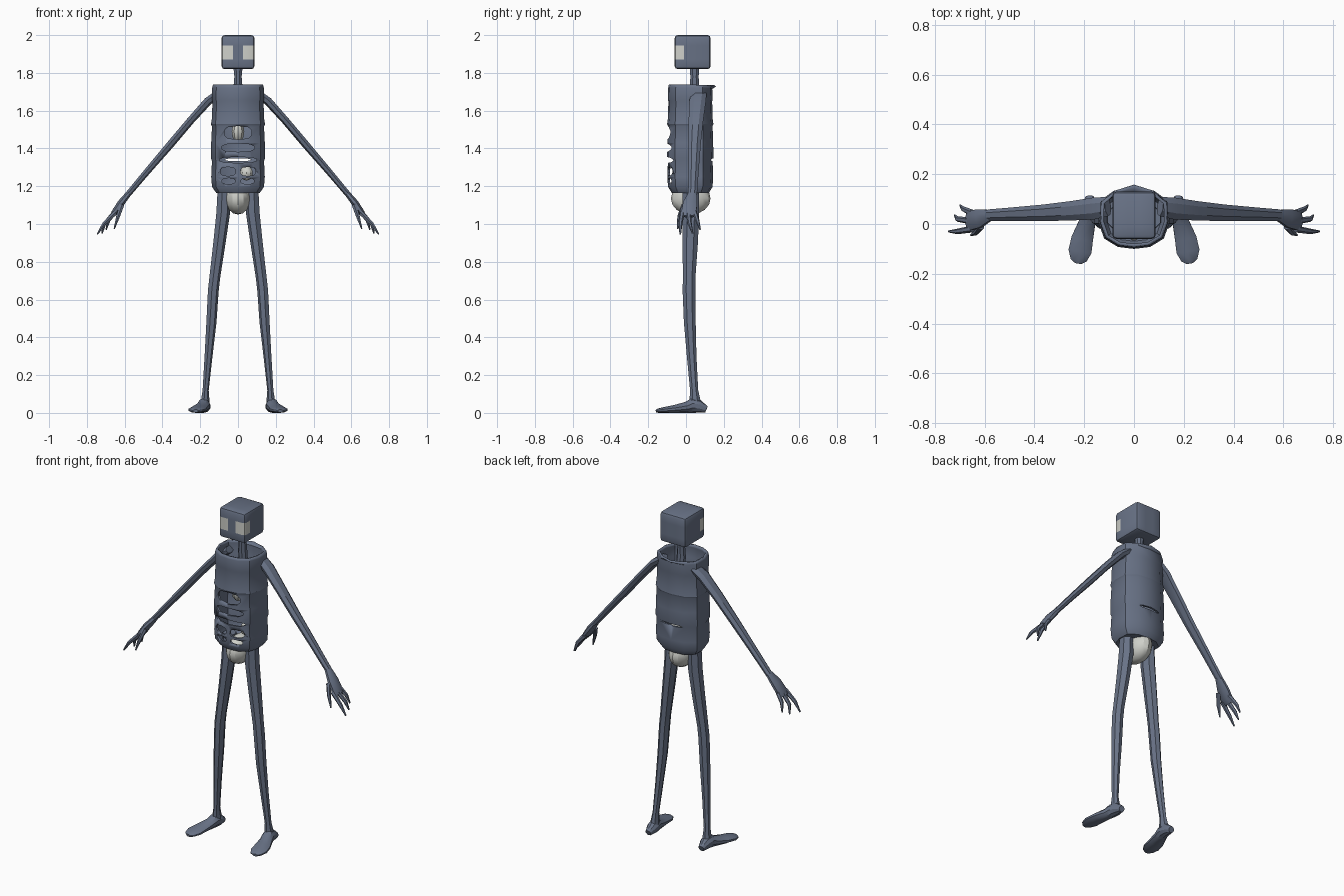
import bpy, bmesh, math
from mathutils import Vector, Matrix

cube = bpy.data.objects.get("Cube")
if cube:
    bpy.data.objects.remove(cube, do_unlink=True)


def material(name, rgb):
    m = bpy.data.materials.new(name)
    m.use_nodes = True
    m.diffuse_color = (*rgb, 1)
    bsdf = next(n for n in m.node_tree.nodes if n.type == "BSDF_PRINCIPLED")
    bsdf.inputs["Base Color"].default_value = (*rgb, 1)
    bsdf.inputs["Roughness"].default_value = 0.8
    return m


SLATE = material("slate blue grey", (0.14, 0.17, 0.24))
PALE = material("pale bone", (0.62, 0.63, 0.59))


def finish(bm, name, *mats, angle=30):
    bmesh.ops.recalc_face_normals(bm, faces=bm.faces)
    me = bpy.data.meshes.new(name)
    bm.to_mesh(me)
    bm.free()
    for m in mats:
        me.materials.append(m)
    me.shade_smooth()
    me.set_sharp_from_angle(angle=math.radians(angle))
    ob = bpy.data.objects.new(name, me)
    bpy.context.scene.collection.objects.link(ob)
    return ob


def bridge(bm, rings, caps=True):
    n = len(rings[0])
    for a, b in zip(rings, rings[1:]):
        for i in range(n):
            j = (i + 1) % n
            bm.faces.new((a[i], a[j], b[j], b[i]))
    if caps:
        bm.faces.new(rings[0])
        bm.faces.new(rings[-1])


def limb(bm, stations, side=1, ref=(0, 1, 0), sides=7):
    """Tapered tube through (x, y, z, width radius, radius along ref)."""
    pts = [Vector(s[:3]) for s in stations]
    rings = []
    for i, (p, s) in enumerate(zip(pts, stations)):
        t = (pts[min(i + 1, len(pts) - 1)] - pts[max(i - 1, 0)]).normalized()
        v = Vector(ref)
        v = (v - t * v.dot(t)).normalized()
        u = t.cross(v)
        ring = []
        for k in range(sides):
            a = math.tau * (k + 0.5) / sides
            q = p + u * math.cos(a) * s[3] + v * math.sin(a) * s[4]
            ring.append(bm.verts.new((q.x * side, q.y, q.z)))
        rings.append(ring)
    bridge(bm, rings)


def ellipsoid(bm, center, radii, segments=14):
    mat = Matrix.Translation(center) @ Matrix.Diagonal((*radii, 1))
    bmesh.ops.create_uvsphere(bm, u_segments=segments, v_segments=segments // 2 + 1,
                              radius=1, matrix=mat)


def box(bm, center, size):
    mat = Matrix.Translation(center) @ Matrix.Diagonal((*size, 1))
    return bmesh.ops.create_cube(bm, size=1, matrix=mat)["verts"]


# Head: bevelled block with eye patches wrapping around the front corners
bm = bmesh.new()
box(bm, (0, 0.035, 1.91), (0.174, 0.19, 0.18))
bmesh.ops.bevel(bm, geom=bm.edges[:], offset=0.016, segments=2, profile=0.5, affect="EDGES")
for co, no in (((0, 0, 1.872), (0, 0, 1)), ((0, 0, 1.945), (0, 0, 1)),
               ((0.026, 0, 0), (1, 0, 0)), ((-0.026, 0, 0), (1, 0, 0)),
               ((0, -0.01, 0), (0, 1, 0))):
    bmesh.ops.bisect_plane(bm, geom=bm.verts[:] + bm.edges[:] + bm.faces[:],
                           plane_co=co, plane_no=no)
for f in bm.faces:
    c = f.calc_center_median()
    f.material_index = int(1.872 < c.z < 1.945 and abs(c.x) > 0.026 and c.y < -0.01)
finish(bm, "head", SLATE, PALE)

# Neck
bm = bmesh.new()
limb(bm, [(0, 0.045, 1.83, 0.026, 0.026), (0, 0.045, 1.78, 0.021, 0.024),
          (0, 0.045, 1.72, 0.026, 0.026), (0, 0.06, 1.58, 0.026, 0.026)], sides=8)
finish(bm, "neck", SLATE)

# Torso: hollow faceted shell made of three overlapping bands
half = [(0, -0.087), (0.06, -0.08), (0.11, -0.05), (0.13, 0.01),
        (0.128, 0.085), (0.075, 0.122), (0, 0.132)]
plan = half + [(-x, y) for x, y in half[-2:0:-1]]
levels = [(1.735, 0.93), (1.72, 0.96), (1.66, 0.97), (1.65, 0.95), (1.56, 0.97),
          (1.53, 1.01), (1.52, 0.97), (1.43, 1.0), (1.35, 1.01), (1.335, 0.97),
          (1.25, 1.0), (1.2, 0.97), (1.175, 0.84)]
bm = bmesh.new()
rings = []
for z, s in levels:
    flare = 0.025 if z > 1.73 else 0
    rings.append([bm.verts.new((x * s, 0.025 + (y - 0.025) * s
                                + (flare if y > 0.13 else flare * 0.4 if y > 0.1 else 0), z))
                  for x, y in plan])
bridge(bm, rings, caps=False)
bm.faces.new(rings[-1])
torso = finish(bm, "torso", SLATE)

# Rib openings in the front and a slit in the back
bm = bmesh.new()


def slot(x, z, width, height, y=-0.09, depth=0.09):
    """Eight-sided rounded prism running along y."""
    rings = [[bm.verts.new((x + math.copysign(abs(math.cos(a)) ** 0.6, math.cos(a)) * width,
                            yy, z + math.sin(a) * height))
              for a in (math.tau * (k + 0.5) / 10 for k in range(10))]
             for yy in (y - depth / 2, y + depth / 2)]
    bridge(bm, rings)


slot(0, 1.483, 0.075, 0.036)
slot(0, 1.404, 0.09, 0.022)
slot(0, 1.339, 0.1, 0.016)
for sx in (-1, 1):
    slot(sx * 0.053, 1.278, 0.042, 0.024)
    slot(sx * 0.05, 1.227, 0.036, 0.016)
slot(0, 1.34, 0.07, 0.007, y=0.13, depth=0.06)
cutter = finish(bm, "rib_cutter", SLATE)
cutter.hide_render = True

shell = torso.modifiers.new("thickness", "SOLIDIFY")
shell.thickness = 0.012
shell.offset = -1
cut = torso.modifiers.new("ribs", "BOOLEAN")
cut.operation = "DIFFERENCE"
cut.solver = "EXACT"
cut.object = cutter
bpy.context.view_layer.update()
graph = bpy.context.evaluated_depsgraph_get()
carved = bpy.data.meshes.new_from_object(torso.evaluated_get(graph))
torso.modifiers.clear()
torso.data = carved
bpy.data.objects.remove(cutter, do_unlink=True)

# Pale inner lobes behind the ribs
bm = bmesh.new()
ellipsoid(bm, (0, 0.01, 1.49), (0.035, 0.05, 0.06), 10)
ellipsoid(bm, (0.045, 0.02, 1.27), (0.035, 0.04, 0.04), 10)
finish(bm, "inner_lobes", PALE)

# Pelvis
bm = bmesh.new()
ellipsoid(bm, (0, 0.025, 1.135), (0.068, 0.105, 0.085))
finish(bm, "pelvis", PALE)

# Limbs, mirrored left and right
LEG = [(0.075, 0.025, 1.21, 0.035, 0.045), (0.08, 0.025, 1.06, 0.038, 0.046),
       (0.1, 0.022, 0.9, 0.034, 0.042), (0.124, 0.017, 0.72, 0.03, 0.034),
       (0.132, 0.016, 0.65, 0.03, 0.035), (0.142, 0.02, 0.48, 0.028, 0.032),
       (0.157, 0.03, 0.3, 0.022, 0.026), (0.172, 0.043, 0.12, 0.017, 0.022),
       (0.176, 0.05, 0.03, 0.028, 0.035)]
FOOT = [(0.178, 0.108, 0.018, 0.018, 0.018), (0.177, 0.07, 0.034, 0.032, 0.034),
        (0.182, 0.03, 0.038, 0.035, 0.038), (0.19, 0, 0.029, 0.036, 0.029),
        (0.208, -0.06, 0.021, 0.046, 0.021), (0.217, -0.11, 0.016, 0.049, 0.016),
        (0.222, -0.145, 0.012, 0.034, 0.012), (0.224, -0.158, 0.01, 0.014, 0.008)]
ARM = [(0.105, 0.07, 1.69, 0.022, 0.04), (0.16, 0.062, 1.65, 0.023, 0.045),
       (0.25, 0.053, 1.55, 0.021, 0.04), (0.36, 0.045, 1.42, 0.021, 0.034),
       (0.48, 0.04, 1.28, 0.018, 0.028), (0.585, 0.035, 1.155, 0.016, 0.024)]
PALM = [(0.58, 0.035, 1.16, 0.016, 0.024), (0.62, 0.022, 1.11, 0.02, 0.04),
        (0.655, 0.015, 1.06, 0.017, 0.043), (0.67, 0.015, 1.04, 0.01, 0.035)]
FINGERS = [[(0.65, -0.02, 1.06), (0.71, -0.03, 1.0), (0.745, -0.03, 0.945)],
           [(0.655, 0.012, 1.06), (0.708, 0.02, 1.0), (0.72, 0.035, 0.95)],
           [(0.645, 0.042, 1.07), (0.685, 0.06, 1.02), (0.698, 0.075, 0.97)],
           [(0.615, -0.01, 1.1), (0.635, -0.035, 1.04), (0.655, -0.045, 0.975)]]

for side, label in ((1, "left"), (-1, "right")):
    for part, path, ref in (("leg", LEG, (0, 1, 0)), ("foot", FOOT, (0, 0, 1)),
                            ("arm", ARM, (0, 1, 0))):
        bm = bmesh.new()
        limb(bm, path, side, ref, sides=10 if part == "foot" else 7)
        finish(bm, f"{label}_{part}", SLATE)
    bm = bmesh.new()
    limb(bm, PALM, side, sides=8)
    for finger in FINGERS:
        limb(bm, [(*p, r, r) for p, r in zip(finger, (0.014, 0.011, 0.004))], side, sides=6)
    finish(bm, f"{label}_hand", SLATE)
